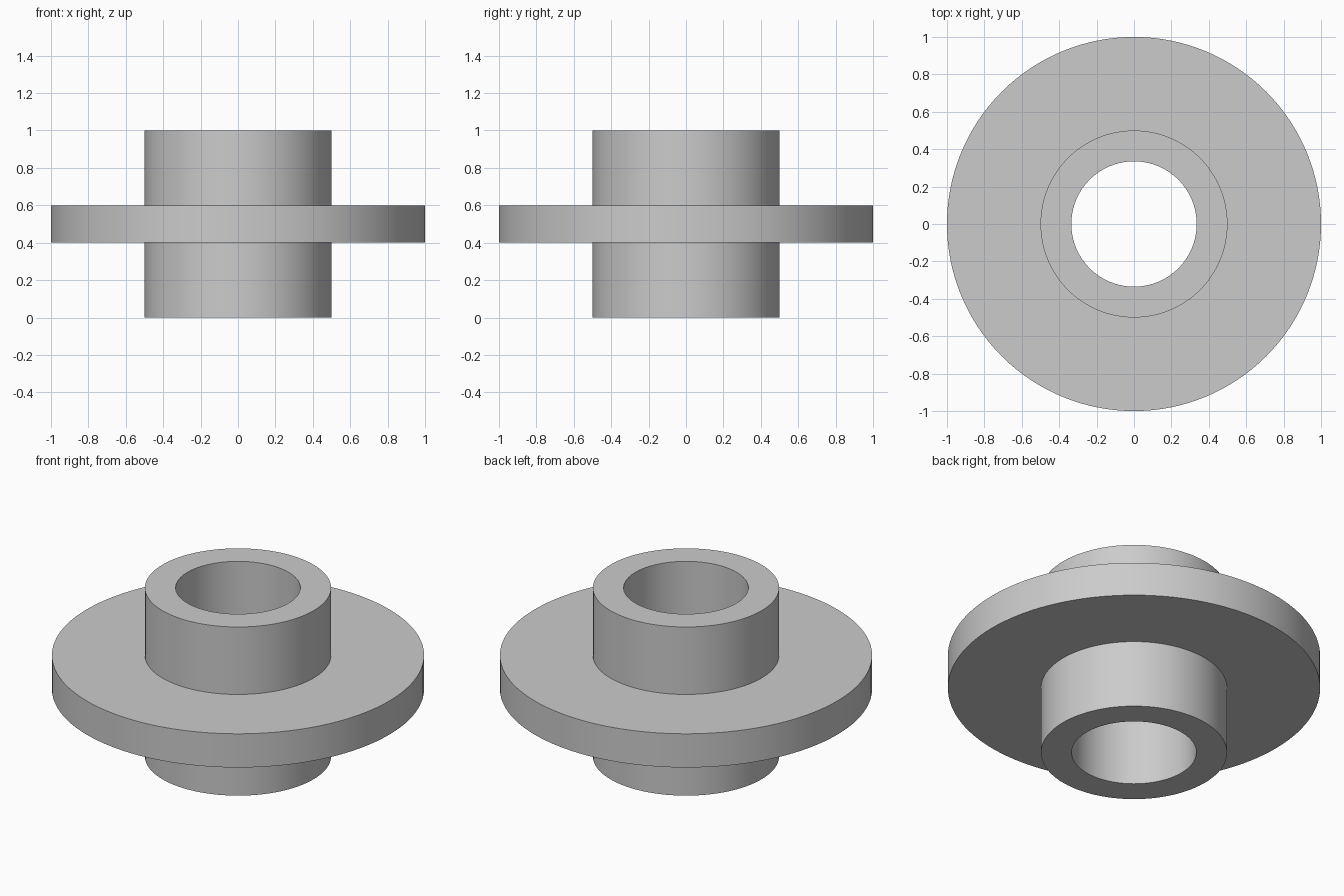
import bpy, bmesh, math

cube = bpy.data.objects.get("Cube")
if cube:
    bpy.data.objects.remove(cube, do_unlink=True)

SEGMENTS = 128
HUB, BORE, RIM = 0.5, 0.335, 1.0

# Plain grey finish
grey = bpy.data.materials.new("light grey")
grey.use_nodes = True
colour = (0.6, 0.6, 0.6, 1)
grey.diffuse_color = colour
grey.node_tree.nodes["Principled BSDF"].inputs["Base Color"].default_value = colour

# Closed half-section (radius, height) of the bored hub with its flange
profile = [(BORE, 0), (HUB, 0), (HUB, 0.4), (RIM, 0.4),
           (RIM, 0.6), (HUB, 0.6), (HUB, 1), (BORE, 1)]

# Revolve the section around z
bm = bmesh.new()
verts = [bm.verts.new((r, 0, z)) for r, z in profile]
edges = [bm.edges.new((a, b)) for a, b in zip(verts, verts[1:] + verts[:1])]
bmesh.ops.spin(bm, geom=verts + edges, cent=(0, 0, 0), axis=(0, 0, 1),
               angle=math.tau, steps=SEGMENTS, use_merge=True)
bmesh.ops.remove_doubles(bm, verts=bm.verts, dist=0.0001)
bmesh.ops.recalc_face_normals(bm, faces=bm.faces)

mesh = bpy.data.meshes.new("flanged_bushing")
bm.to_mesh(mesh)
bm.free()
mesh.materials.append(grey)
bushing = bpy.data.objects.new("flanged_bushing", mesh)
bpy.context.collection.objects.link(bushing)

# Smooth round walls, crisp corners
bpy.ops.object.select_all(action="DESELECT")
bushing.select_set(True)
bpy.context.view_layer.objects.active = bushing
bpy.ops.object.shade_smooth_by_angle(angle=math.radians(30))
